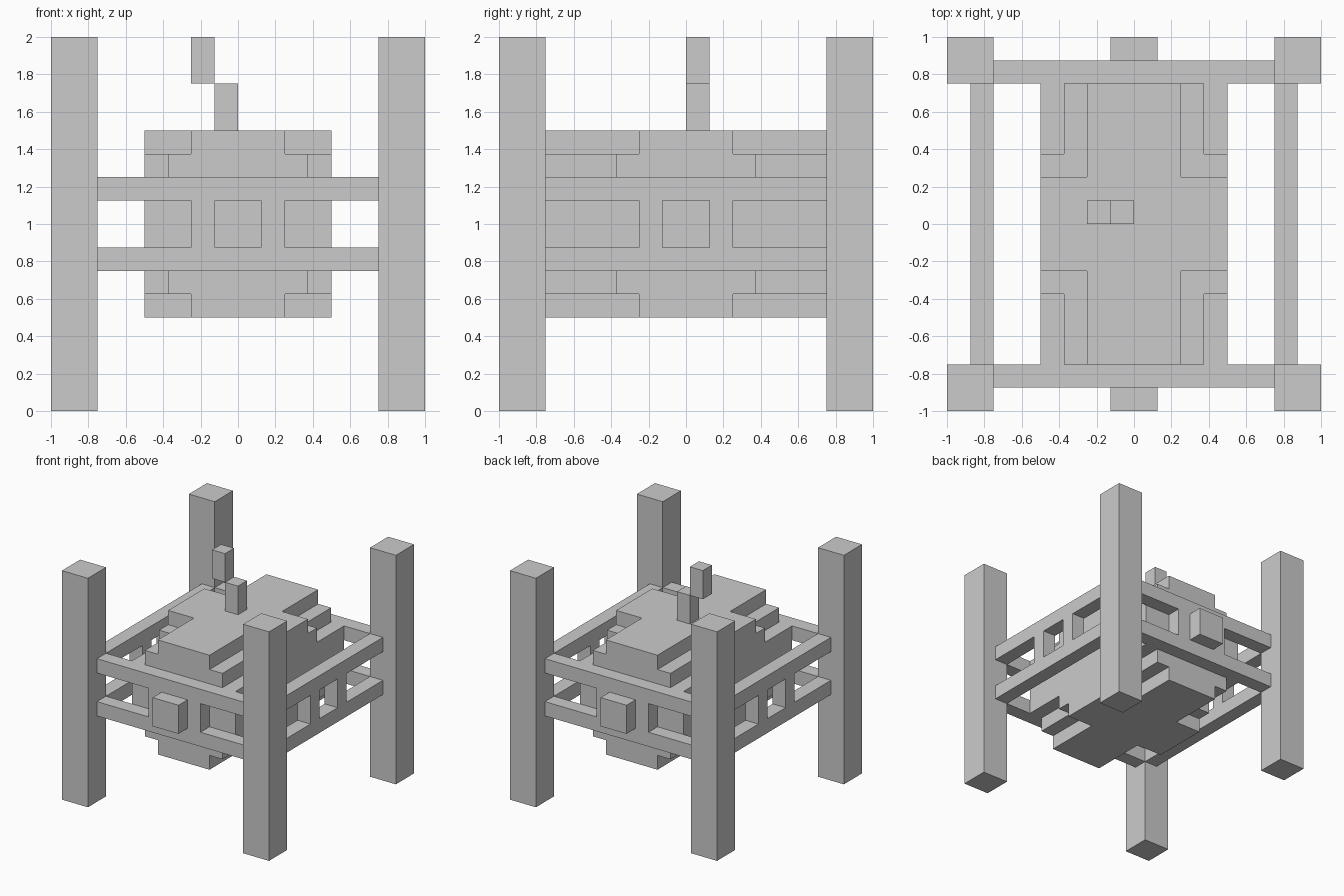
import bpy, bmesh

if "Cube" in bpy.data.objects:
    bpy.data.objects.remove(bpy.data.objects["Cube"])


def prism(name, outline, z0, z1):
    """Extrude a flat outline (list of x, y points) from z0 up to z1."""
    bm = bmesh.new()
    face = bm.faces.new([bm.verts.new((x, y, z0)) for x, y in outline])
    new = bmesh.ops.extrude_face_region(bm, geom=[face])["geom"]
    top = [v for v in new if isinstance(v, bmesh.types.BMVert)]
    bmesh.ops.translate(bm, verts=top, vec=(0, 0, z1 - z0))
    bmesh.ops.recalc_face_normals(bm, faces=bm.faces)
    mesh = bpy.data.meshes.new(name)
    bm.to_mesh(mesh)
    bm.free()
    obj = bpy.data.objects.new(name, mesh)
    bpy.context.collection.objects.link(obj)
    return obj


def box(name, x, y, z):
    return prism(name, [(x[0], y[0]), (x[1], y[0]), (x[1], y[1]), (x[0], y[1])], *z)


def span(sign, a, b):
    """Range a..b on the chosen side of the origin."""
    return tuple(sorted((sign * a, sign * b)))


def cross(x_in, y_in, x_out=0.5, y_out=0.75):
    """Rectangle outline with its four corners notched out."""
    quarter = [(x_out, y_in), (x_in, y_in), (x_in, y_out)]
    pts = list(quarter)
    pts += [(-x, y) for x, y in reversed(quarter)]
    pts += [(-x, -y) for x, y in quarter]
    pts += [(x, -y) for x, y in reversed(quarter)]
    return pts


# Body: full middle block, two notched steps above and below
box("body_middle", (-0.5, 0.5), (-0.75, 0.75), (0.75, 1.25))
prism("body_upper_step", cross(0.375, 0.375), 1.25, 1.375)
prism("body_top", cross(0.25, 0.25), 1.375, 1.5)
prism("body_lower_step", cross(0.375, 0.375), 0.625, 0.75)
prism("body_bottom", cross(0.25, 0.25), 0.5, 0.625)

# Corner posts
for sx in (-1, 1):
    for sy in (-1, 1):
        box("corner_post", span(sx, 0.75, 1), span(sy, 0.75, 1), (0, 2))

for s, end, side in ((-1, "front", "left"), (1, "back", "right")):
    # Rails between the posts
    for level, z in (("lower", (0.75, 0.875)), ("upper", (1.125, 1.25))):
        box(f"{end}_{level}_rail", (-0.75, 0.75), span(s, 0.75, 0.875), z)
        box(f"{side}_{level}_rail", span(s, 0.75, 0.875), (-0.75, 0.75), z)
    # Solid centre panel with a projecting block on the front and back
    box(f"{end}_panel", (-0.25, 0.25), span(s, 0.75, 0.875), (0.875, 1.125))
    box(f"{end}_block", (-0.125, 0.125), span(s, 0.875, 1), (0.875, 1.125))
    # Pair of uprights framing a small opening on each side
    for sy in (-1, 1):
        box(f"{side}_upright", span(s, 0.75, 0.875), span(sy, 0.125, 0.25), (0.875, 1.125))

# Stepped stem on top
box("stem_lower", (-0.125, 0), (0, 0.125), (1.5, 1.75))
box("stem_upper", (-0.25, -0.125), (0, 0.125), (1.75, 2))
